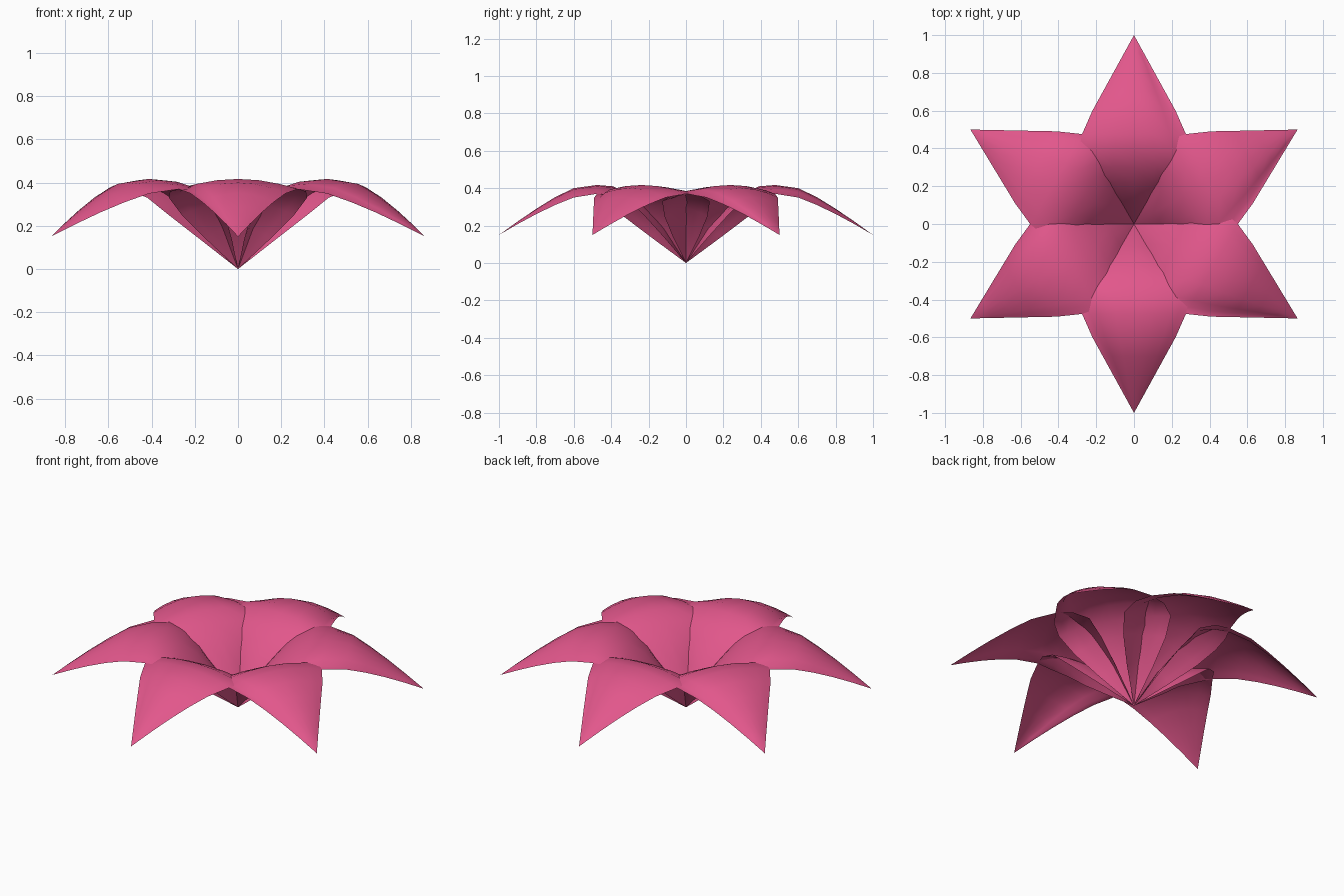
import bpy
import bmesh
import math
from mathutils import Matrix

cube = bpy.data.objects.get("Cube")
if cube:
    bpy.data.objects.remove(cube, do_unlink=True)

pink = bpy.data.materials.new("petal pink")
pink.use_nodes = True
colour = (0.76, 0.095, 0.26, 1)
pink.diffuse_color = colour
pink.node_tree.nodes["Principled BSDF"].inputs["Base Color"].default_value = colour

# Petal stations: distance along, half width, rib height, edge height
STATIONS = [
    (0.12, 0.15, 0.20, 0.14),
    (0.22, 0.26, 0.31, 0.25),
    (0.30, 0.32, 0.365, 0.33),
    (0.39, 0.315, 0.41, 0.36),
    (0.476, 0.275, 0.417, 0.37),
    (0.60, 0.22, 0.40, 0.35),
    (0.70, 0.165, 0.352, 0.31),
    (0.80, 0.11, 0.29, 0.262),
    (0.90, 0.055, 0.222, 0.208),
]
ACROSS = [-1, -0.85, -0.7, -0.35, 0, 0.35, 0.7, 0.85, 1]


def arch(t, along):
    """Height share between edge and rib; one outer side has a folded rim."""
    if along > 0.35 and t < -0.8:
        return 0.0
    return 1 - t * t


def petal_mesh():
    bm = bmesh.new()
    base = bm.verts.new((0, 0, 0))
    tip = bm.verts.new((1, 0, 0.15))
    rows = []
    for along, half, rib, edge in STATIONS:
        rows.append([bm.verts.new((along, t * half, edge + (rib - edge) * arch(t, along)))
                     for t in ACROSS])
    for i in range(len(ACROSS) - 1):
        bm.faces.new((base, rows[0][i], rows[0][i + 1]))
        bm.faces.new((rows[-1][i], tip, rows[-1][i + 1]))
        for a, b in zip(rows, rows[1:]):
            bm.faces.new((a[i], b[i], b[i + 1], a[i + 1]))
    for face in bm.faces:
        face.smooth = True
    mesh = bpy.data.meshes.new("petal")
    bm.to_mesh(mesh)
    bm.free()
    mesh.materials.append(pink)
    return mesh


# Six petals around the centre
mesh = petal_mesh()
for k in range(6):
    petal = bpy.data.objects.new(f"petal_{k + 1}", mesh)
    petal.matrix_world = Matrix.Rotation(math.radians(90 + 60 * k), 4, "Z")
    bpy.context.collection.objects.link(petal)
